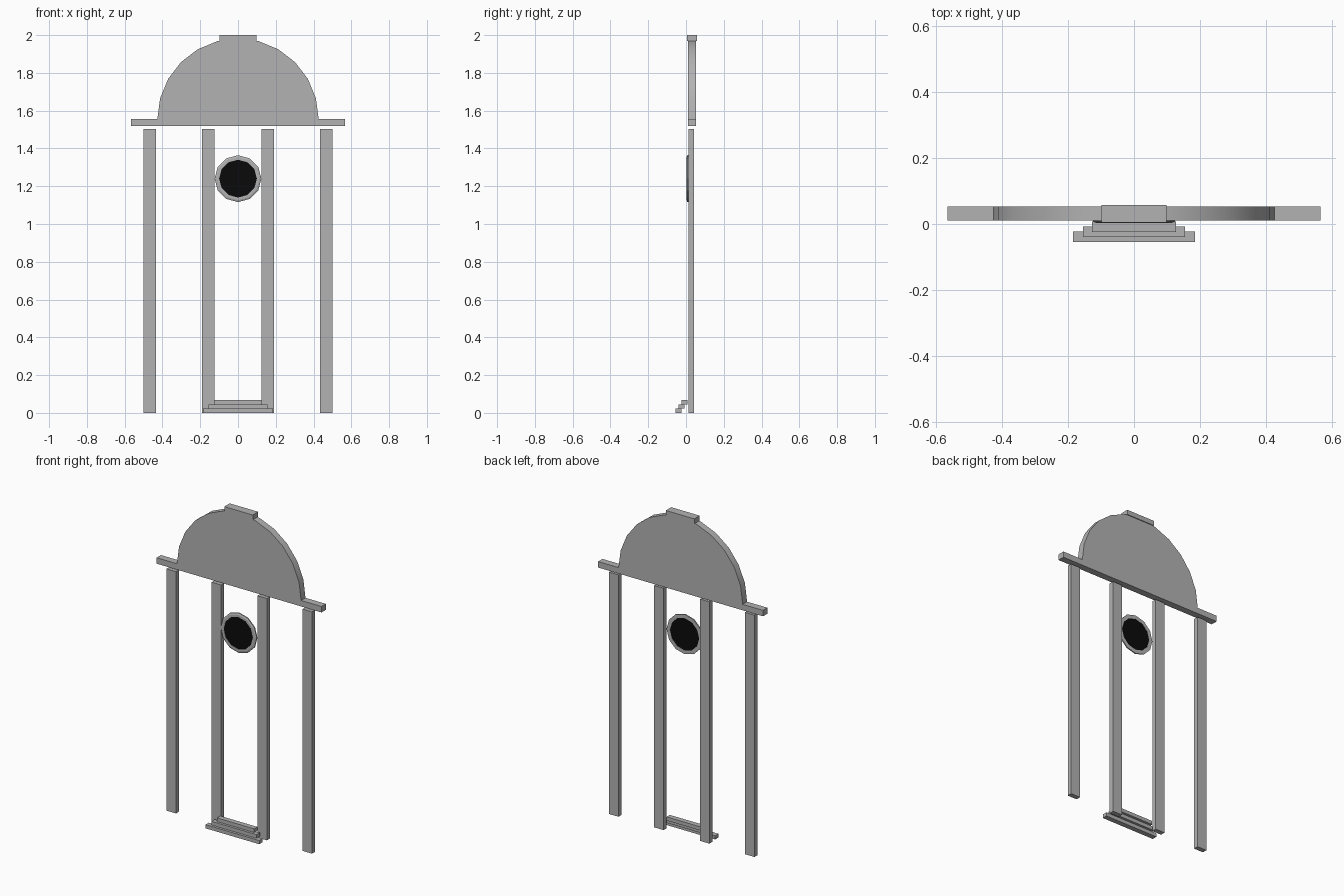
import bpy, bmesh, math

if "Cube" in bpy.data.objects:
    bpy.data.objects.remove(bpy.data.objects["Cube"])


def material(name, rgb):
    m = bpy.data.materials.new(name)
    m.diffuse_color = (*rgb, 1)
    m.use_nodes = True
    m.node_tree.nodes["Principled BSDF"].inputs["Base Color"].default_value = m.diffuse_color
    return m


GREY = material("stone_grey", (0.45, 0.45, 0.45))
BLACK = material("glass_black", (0.003, 0.003, 0.003))


def finish(name, bm, mat, smooth=False):
    bmesh.ops.recalc_face_normals(bm, faces=bm.faces)
    me = bpy.data.meshes.new(name)
    bm.to_mesh(me)
    bm.free()
    me.materials.append(mat)
    ob = bpy.data.objects.new(name, me)
    bpy.context.collection.objects.link(ob)
    if smooth:
        bpy.ops.object.select_all(action='DESELECT')
        bpy.context.view_layer.objects.active = ob
        ob.select_set(True)
        bpy.ops.object.shade_smooth_by_angle(angle=math.radians(30))
    return ob


def extrude_profile(name, pts, y0, y1, mat, smooth=False):
    """Extrude an (x, z) outline from y0 to y1."""
    bm = bmesh.new()
    face = bm.faces.new([bm.verts.new((x, y0, z)) for x, z in pts])
    new = bmesh.ops.extrude_face_region(bm, geom=[face])["geom"]
    for v in new:
        if isinstance(v, bmesh.types.BMVert):
            v.co.y = y1
    return finish(name, bm, mat, smooth)


def box(name, x0, x1, y0, y1, z0, z1):
    return extrude_profile(name, [(x0, z0), (x1, z0), (x1, z1), (x0, z1)], y0, y1, GREY)


# Four slender pilasters
for side, s in (("left", -1), ("right", 1)):
    for label, a, b in (("inner", 0.125, 0.19), ("outer", 0.435, 0.5)):
        box(f"{label}_pilaster_{side}", min(s * a, s * b), max(s * a, s * b),
            0.012, 0.042, 0.0, 1.503)

# Semicircular pediment and its ledge as one outline
arc = [(0.427 * math.cos(math.pi * i / 12), 1.555 + 0.427 * math.sin(math.pi * i / 12))
       for i in range(13)]
outline = [(-0.567, 1.518), (0.567, 1.518), (0.567, 1.555)] + arc + [(-0.567, 1.555)]
extrude_profile("arched_pediment", outline, 0.01, 0.053, GREY, True)

# Block on the crown of the arch
box("crown_block", -0.098, 0.098, 0.005, 0.058, 1.97, 2.0)

# Three entrance steps
for i, half in enumerate((0.185, 0.155, 0.128)):
    y = -0.055 + 0.0155 * i
    box(f"step_{i + 1}", -half, half, y, y + 0.032, 0.0228 * i, 0.0228 * (i + 1))

# Round window: faceted ring
N, CZ = 12, 1.24
section = [(0.1, 0.003), (0.114, 0.003), (0.124, 0.007), (0.124, 0.014), (0.1, 0.014)]
bm = bmesh.new()
rings = []
for i in range(N):
    t = 2 * math.pi * i / N
    rings.append([bm.verts.new((r * math.cos(t), y, CZ + r * math.sin(t))) for r, y in section])
for i in range(N):
    a, b = rings[i], rings[(i + 1) % N]
    for j in range(len(section)):
        k = (j + 1) % len(section)
        bm.faces.new((a[j], a[k], b[k], b[j]))
finish("window_ring", bm, GREY)

# Round window: dark disc
disc = [(0.102 * math.cos(2 * math.pi * i / 24), CZ + 0.102 * math.sin(2 * math.pi * i / 24))
        for i in range(24)]
extrude_profile("window_disc", disc, 0.005, 0.013, BLACK)
